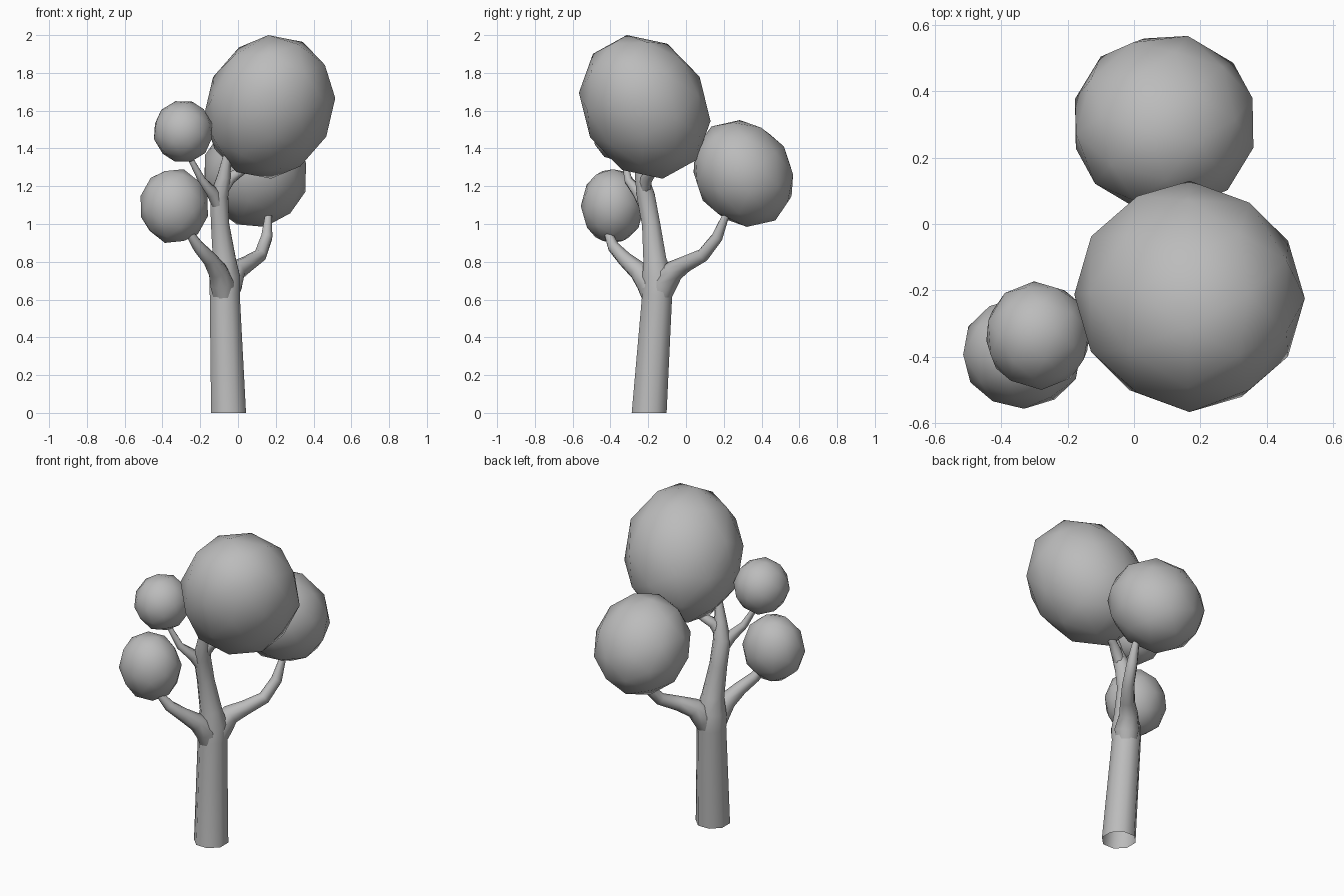
import bpy, bmesh, math
from mathutils import Vector, Euler

cube = bpy.data.objects.get("Cube")
if cube:
    bpy.data.objects.remove(cube, do_unlink=True)

grey = bpy.data.materials.new("plain grey")
grey.use_nodes = True
COLOUR = (0.5, 0.5, 0.5, 1)
grey.diffuse_color = COLOUR
grey.node_tree.nodes["Principled BSDF"].inputs["Base Color"].default_value = COLOUR


def finish(name, bm):
    """Turn a bmesh into a smooth shaded object."""
    bmesh.ops.recalc_face_normals(bm, faces=bm.faces)
    mesh = bpy.data.meshes.new(name)
    bm.to_mesh(mesh)
    bm.free()
    mesh.materials.append(grey)
    obj = bpy.data.objects.new(name, mesh)
    bpy.context.collection.objects.link(obj)
    bpy.ops.object.select_all(action='DESELECT')
    obj.select_set(True)
    bpy.context.view_layer.objects.active = obj
    bpy.ops.object.shade_smooth_by_angle(angle=math.radians(60))


def limb(name, path, sides=8):
    """Tapered tube through (x, y, z, radius) points, open at its root."""
    bm = bmesh.new()
    pts = [Vector(p[:3]) for p in path]
    rings = []
    for i, p in enumerate(pts):
        axis = pts[min(i + 1, len(pts) - 1)] - pts[max(i - 1, 0)]
        if p.z == 0:
            axis = Vector((0, 0, 1))
        turn = Vector((0, 0, 1)).rotation_difference(axis)
        ring = []
        for k in range(sides):
            a = math.tau * (k + 0.5) / sides
            offset = Vector((math.cos(a), math.sin(a), 0)) * path[i][3]
            ring.append(bm.verts.new(p + turn @ offset))
        rings.append(ring)
    for a, b in zip(rings, rings[1:]):
        for k in range(sides):
            n = (k + 1) % sides
            bm.faces.new((a[k], a[n], b[n], b[k]))
    bm.faces.new(rings[-1])
    finish(name, bm)


def crown(name, low, high, spin, lean=(0, 0)):
    """Faceted ball, leaned and then fitted between two corners."""
    bm = bmesh.new()
    bmesh.ops.create_icosphere(bm, subdivisions=2, radius=1)
    rot = Euler(spin).to_matrix()
    for v in bm.verts:
        v.co = rot @ v.co
        v.co.x += lean[0] * v.co.z
        v.co.y += lean[1] * v.co.z
    for axis in range(3):
        values = [v.co[axis] for v in bm.verts]
        lo, span = min(values), max(values) - min(values)
        for v in bm.verts:
            v.co[axis] = low[axis] + (v.co[axis] - lo) / span * (high[axis] - low[axis])
    finish(name, bm)


# Trunk and the main stem above the fork
limb("trunk", [(-.05, -.195, 0, .1), (-.07, -.153, .62, .086),
               (-.07, -.15, .72, .088), (-.072, -.165, .81, .066),
               (-.095, -.185, 1.0, .052), (-.10, -.213, 1.15, .052),
               (-.075, -.235, 1.25, .038), (-.05, -.25, 1.40, .018)])

# Branches, rooted inside the trunk and flared where they leave it
limb("back_branch", [(-.07, -.155, .56, .05), (-.045, -.115, .69, .075),
                     (-.01, -.06, .755, .056), (.05, .0, .79, .043),
                     (.118, .09, .835, .036), (.152, .165, .93, .032),
                     (.165, .225, 1.08, .016)])
limb("front_branch", [(-.07, -.165, .56, .05), (-.085, -.2, .69, .068),
                      (-.11, -.255, .755, .052), (-.15, -.325, .815, .04),
                      (-.21, -.385, .88, .032), (-.27, -.42, .97, .02)])
limb("upper_branch", [(-.09, -.205, 1.06, .03), (-.135, -.25, 1.165, .034),
                      (-.19, -.305, 1.23, .022), (-.27, -.335, 1.38, .013)])
limb("top_twig", [(-.09, -.22, 1.16, .03), (-.045, -.21, 1.24, .034),
                  (.01, -.18, 1.275, .025), (.08, -.16, 1.31, .012)])

# Crowns
crown("top_crown", (-.18, -.567, 1.24), (.515, .13, 2.0), (.45, .3, .2), (.1, -.16))
crown("back_crown", (-.178, .04, .985), (.36, .567, 1.55), (.2, .3, .4), (0, -.14))
crown("front_crown", (-.515, -.557, .90), (-.16, -.22, 1.29), (.6, .1, .3))
crown("upper_crown", (-.445, -.50, 1.33), (-.135, -.173, 1.65), (.1, .3, .7))
